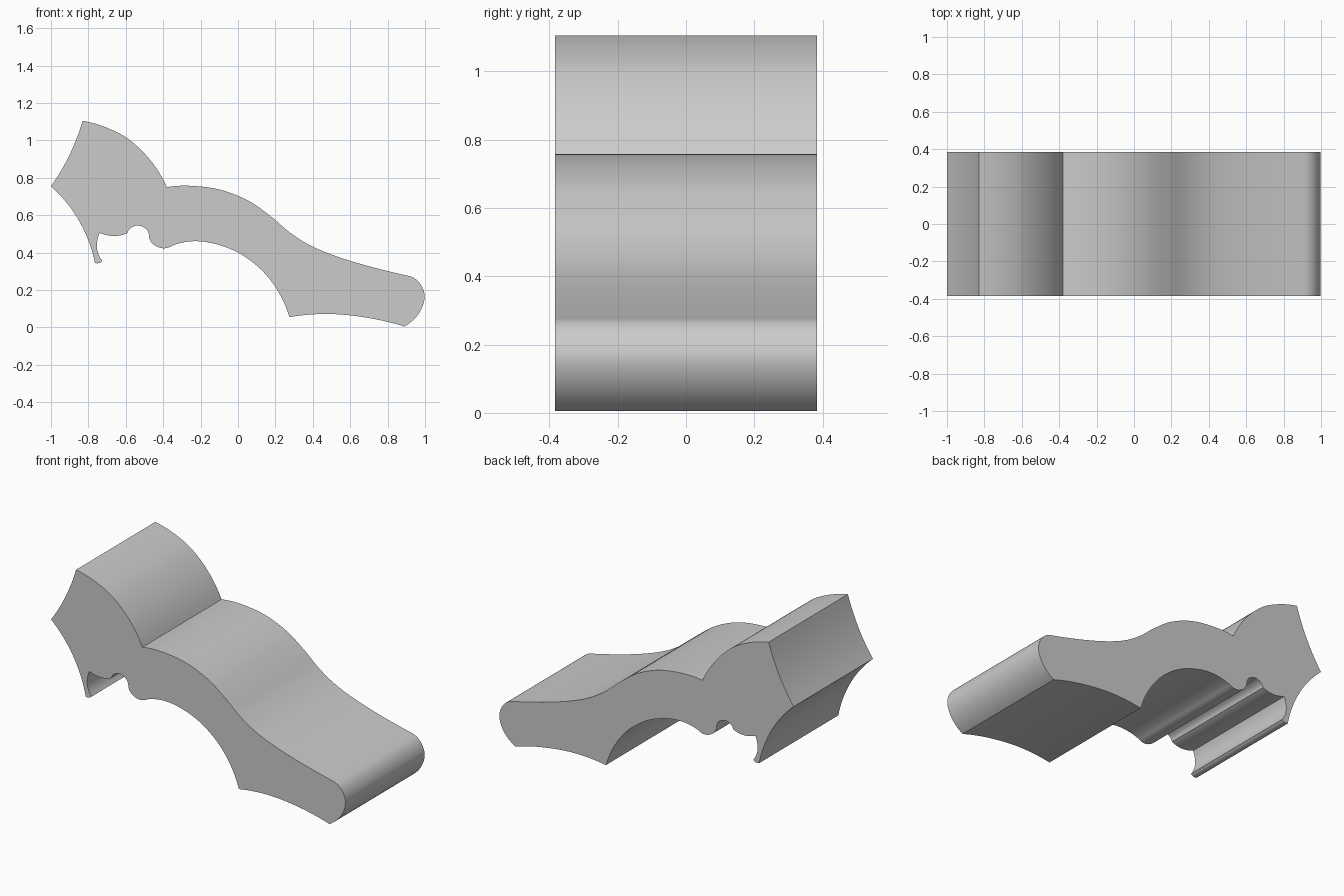
import bpy
import bmesh
from mathutils import Vector

HALF_WIDTH = 0.384
STEPS = 8

default_cube = bpy.data.objects.get("Cube")
if default_cube:
    bpy.data.objects.remove(default_cube, do_unlink=True)


def make_material(name, colour):
    material = bpy.data.materials.new(name)
    material.use_nodes = True
    material.diffuse_color = colour
    shader = material.node_tree.nodes["Principled BSDF"]
    shader.inputs["Base Color"].default_value = colour
    return material


def smooth_run(points):
    """Smooth curve through the points, leaving out the last one."""
    pts = [Vector(p) for p in points]
    before = 3 * pts[0] - 3 * pts[1] + pts[2]
    after = 3 * pts[-1] - 3 * pts[-2] + pts[-3]
    pts = [before] + pts + [after]
    curve = []
    for a, b, c, d in zip(pts, pts[1:], pts[2:], pts[3:]):
        for step in range(STEPS):
            t = step / STEPS
            curve.append(b + t / 2 * ((c - a) + t * ((2 * a - 5 * b + 4 * c - d)
                                                     + t * (3 * b - a - 3 * c + d))))
    return curve


# Side outline as smooth runs that meet at sharp corners
back_tip = (-1, .755)
top_corner = (-.83, 1.105)
saddle = (-.38, .75)
shoulder = (.9, .278)
nose_bottom = (.89, .005)
belly_corner = (.275, .055)
notch_edge = (-.475, .48)
notch_end = (-.59, .505)
hook_root = (-.74, .505)
hook_inner = (-.725, .355)
hook_outer = (-.765, .345)

runs = [
    # raised back block
    [back_tip, (-.902, .92), top_corner],
    [top_corner, (-.7, 1.067), (-.58, 1.003), (-.465, .89), saddle],
    # long upper surface
    [saddle, (-.25, .757), (-.09, .735), (.06, .675), (.18, .59),
     (.29, .498), (.42, .422), (.62, .35), shoulder],
    # rounded nose
    [shoulder, (.967, .243), (.998, .165), (.967, .075), nose_bottom],
    # underside
    [nose_bottom, (.69, .052), (.48, .072), belly_corner],
    [belly_corner, (.21, .2), (.11, .322), (-.03, .415), (-.2, .46), (-.35, .438)],
    [(-.35, .438), (-.4, .423), (-.45, .442), notch_edge],
    # small notch, groove and hook
    [notch_edge, (-.49, .525), (-.535, .545), (-.573, .532), notch_end],
    [notch_end, (-.66, .489), hook_root],
    [hook_root, (-.754, .425), hook_inner],
    [hook_inner, (-.744, .344), hook_outer],
    [hook_outer, (-.81, .49), (-.888, .63), back_tip],
]
outline = [point for run in runs for point in smooth_run(run)]

# Extrude the outline across the width
bm = bmesh.new()
side = bm.faces.new([bm.verts.new((p.x, -HALF_WIDTH, p.y)) for p in outline])
extruded = bmesh.ops.extrude_face_region(bm, geom=[side], use_keep_orig=True)
far_verts = [v for v in extruded["geom"] if isinstance(v, bmesh.types.BMVert)]
bmesh.ops.translate(bm, verts=far_verts, vec=(0, 2 * HALF_WIDTH, 0))
bmesh.ops.recalc_face_normals(bm, faces=bm.faces)
mesh = bpy.data.meshes.new("curved_body")
bm.to_mesh(mesh)
bm.free()

body = bpy.data.objects.new("curved_body", mesh)
bpy.context.collection.objects.link(body)
mesh.materials.append(make_material("light_grey", (.6, .6, .6, 1)))

bpy.ops.object.select_all(action="DESELECT")
body.select_set(True)
bpy.context.view_layer.objects.active = body
bpy.ops.object.shade_smooth_by_angle(angle=.5)
